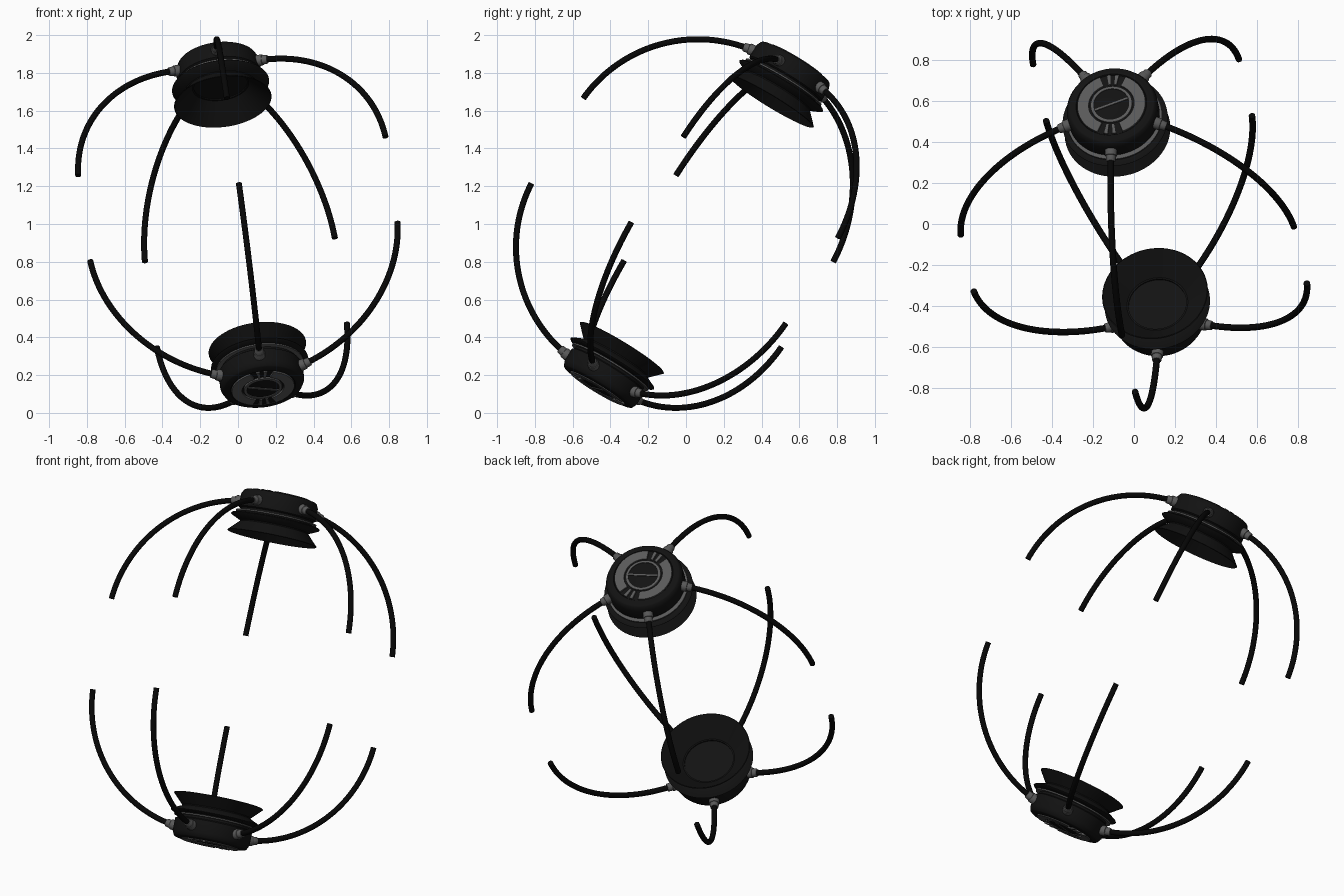
import bpy, bmesh, math
from mathutils import Matrix, Vector

if "Cube" in bpy.data.objects:
    bpy.data.objects.remove(bpy.data.objects["Cube"])

# Local frame: x = direction of the lone arm, z = long axis through both hubs
N = Vector((-0.119, 0.516, 0.848)).normalized()
U = Vector((-0.044, -0.857, 0.515))
U = (U - N * U.dot(N)).normalized()
V = N.cross(U)
FRAME = Matrix.Translation((0.011, 0.057, 0.996)) @ Matrix((U, V, N)).transposed().to_4x4()
SIDES = {"upper": FRAME, "lower": FRAME @ Matrix.Scale(-1, 4, (0, 0, 1))}


def material(name, g):
    m = bpy.data.materials.new(name)
    m.diffuse_color = (g, g, g, 1)
    m.use_nodes = True
    m.node_tree.nodes["Principled BSDF"].inputs["Base Color"].default_value = m.diffuse_color
    return m


BLACK = material("black", 0.002)
DARK = material("dark_grey", 0.006)
GREY = material("mid_grey", 0.10)


def polar(r, a, z):
    return (r * math.cos(a), r * math.sin(a), z)


def skin(bm, rings, close=False):
    """Join rings of points into a tube, capped or closed into a loop."""
    vs = [[bm.verts.new(p) for p in ring] for ring in rings]
    n = len(vs[0])
    for i in range(len(vs) if close else len(vs) - 1):
        a, b = vs[i], vs[(i + 1) % len(vs)]
        for j in range(n):
            bm.faces.new((a[j], a[(j + 1) % n], b[(j + 1) % n], b[j]))
    if not close:
        bm.faces.new(vs[0])
        bm.faces.new(vs[-1])


def lathe(bm, profile, close=False, seg=64):
    skin(bm, [[polar(r, 2 * math.pi * j / seg, t) for j in range(seg)]
              for r, t in profile], close)


def sector(bm, r0, r1, z0, z1, mid, width, steps):
    """Raised piece of a flat ring; angles in degrees."""
    rings = []
    for i in range(steps + 1):
        a = math.radians(mid - width / 2 + width * i / steps)
        rings.append([polar(r0, a, z0), polar(r1, a, z0), polar(r1, a, z1), polar(r0, a, z1)])
    skin(bm, rings)


def sweep(bm, phi, stations, seg=14):
    """Round tube along the arm's arc; stations are (degrees from axis, tube radius)."""
    w, side = Vector(polar(1, phi, 0)), Vector(polar(1, phi + math.pi / 2, 0))
    rings = []
    for deg, rad in stations:
        th = math.radians(deg)
        out = w * math.sin(th) + Vector((0, 0, math.cos(th)))
        p = w * 0.119 + Vector((0, 0, 0.214)) + out * 0.745
        rings.append([p + rad * (out * math.cos(a) + side * math.sin(a))
                      for a in (2 * math.pi * k / seg for k in range(seg))])
    skin(bm, rings)


def finish(bm, name, frame, mat):
    bm.transform(frame)
    bmesh.ops.recalc_face_normals(bm, faces=bm.faces)
    me = bpy.data.meshes.new(name)
    bm.to_mesh(me)
    bm.free()
    ob = bpy.data.objects.new(name, me)
    bpy.context.collection.objects.link(ob)
    me.materials.append(mat)
    bpy.ops.object.select_all(action='DESELECT')
    ob.select_set(True)
    bpy.context.view_layer.objects.active = ob
    bpy.ops.object.shade_smooth_by_angle(angle=math.radians(35))


for side, frame in SIDES.items():
    # Flared reel with a deep dished inner face and a flange
    bm = bmesh.new()
    lathe(bm, [(0.142, 0.874), (0.142, 0.867), (0.150, 0.867), (0.256, 0.766),
               (0.260, 0.769), (0.200, 0.830), (0.200, 0.836), (0.256, 0.862),
               (0.259, 0.867), (0.252, 0.873), (0.21, 0.878), (0.21, 0.91)])
    finish(bm, side + "_reel", frame, DARK)

    # Cap drum with a recessed channel in its face
    bm = bmesh.new()
    lathe(bm, [(0.214, 0.905), (0.224, 0.912), (0.224, 0.985), (0.212, 1.010), (0.206, 1.014),
               (0.174, 1.020), (0.170, 1.014), (0.102, 1.014), (0.098, 1.014)])
    finish(bm, side + "_cap", frame, DARK)

    # Thin seam ring between cap and flange
    bm = bmesh.new()
    lathe(bm, [(0.20, 0.884), (0.234, 0.884), (0.234, 0.892), (0.20, 0.892)], close=True)
    finish(bm, side + "_seam_ring", frame, GREY)

    # Face ring: two large arcs and pairs of small bars
    bm = bmesh.new()
    for mid in (90, 270):
        sector(bm, 0.112, 0.167, 1.008, 1.024, mid, 136, 32)
    for mid in (-7, 7, 173, 187):
        sector(bm, 0.112, 0.167, 1.008, 1.024, mid, 7, 2)
    lathe(bm, [(0.088, 1.008), (0.102, 1.008), (0.102, 1.024), (0.088, 1.024)], close=True)
    finish(bm, side + "_face_ring", frame, GREY)

    # Centre button and its diagonal bar
    bm = bmesh.new()
    lathe(bm, [(0.088, 1.008), (0.088, 1.020), (0.082, 1.022)])
    finish(bm, side + "_button", frame, DARK)
    bm = bmesh.new()
    bmesh.ops.create_cube(bm, size=1, matrix=Matrix.Translation((0, 0, 1.02))
                          @ Matrix.Rotation(math.radians(112), 4, 'Z')
                          @ Matrix.Diagonal((0.17, 0.010, 0.012, 1)))
    finish(bm, side + "_button_bar", frame, GREY)

    # Five curved arms, each held by a stepped collar
    for k in range(5):
        phi = 2 * math.pi * k / 5
        bm = bmesh.new()
        sweep(bm, phi, [(8 + 78 * i / 44, 0.016) for i in range(45)])
        finish(bm, f"{side}_arm_{k + 1}", frame, BLACK)
        bm = bmesh.new()
        sweep(bm, phi, [(6.5, 0.028), (6.7, 0.030), (9.8, 0.030), (10.1, 0.028),
                        (10.2, 0.025), (12.0, 0.023), (12.3, 0.020)], 20)
        finish(bm, f"{side}_collar_{k + 1}", frame, GREY)
